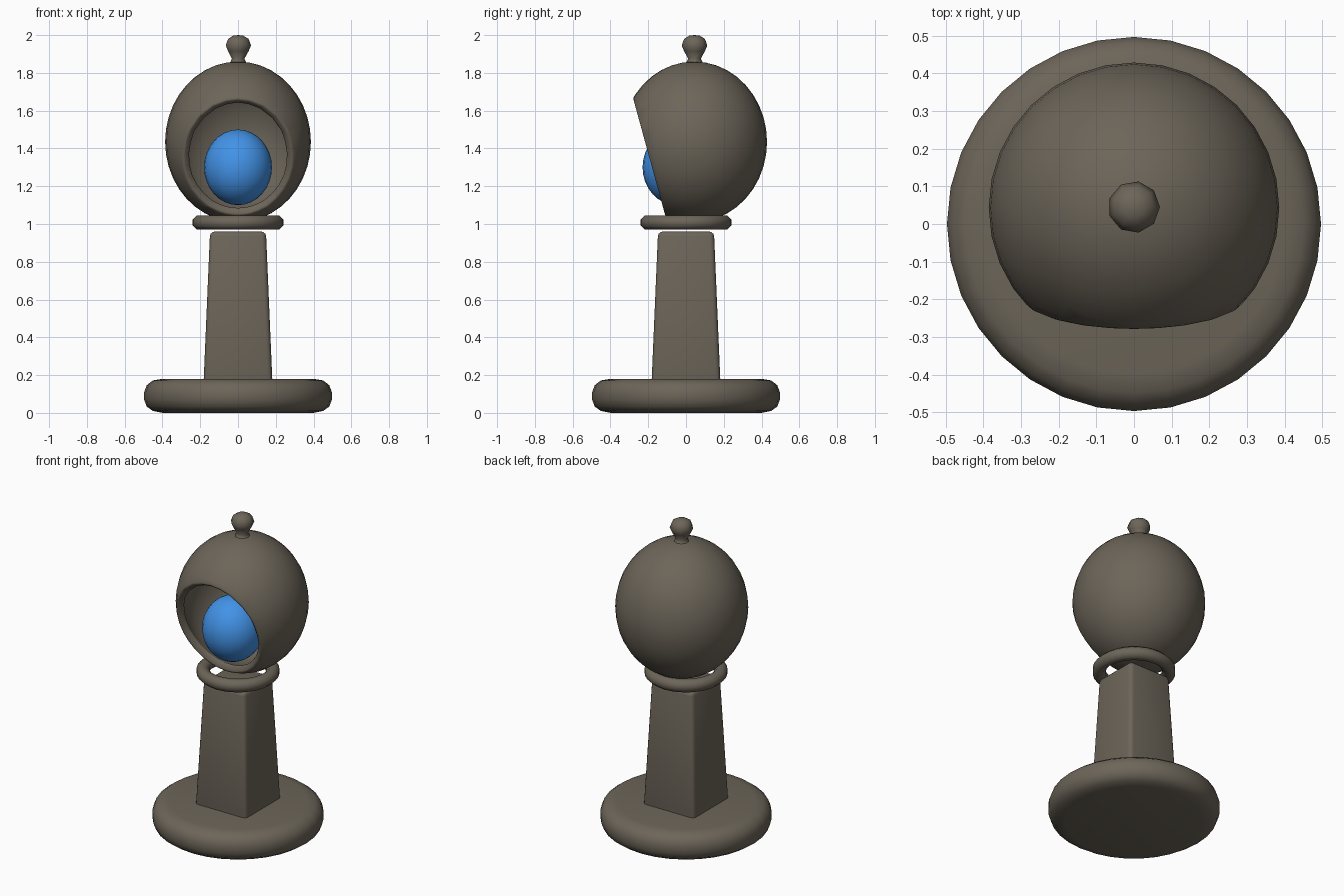
import bpy, bmesh, math
from mathutils import Matrix, Vector

cube = bpy.data.objects.get("Cube")
if cube:
    bpy.data.objects.remove(cube, do_unlink=True)


def material(name, rgb):
    mat = bpy.data.materials.new(name)
    mat.use_nodes = True
    mat.diffuse_color = (*rgb, 1)
    bsdf = mat.node_tree.nodes["Principled BSDF"]
    bsdf.inputs["Base Color"].default_value = (*rgb, 1)
    return mat


stone = material("warm grey stone", (0.15, 0.13, 0.10))
blue = material("bright blue", (0.055, 0.29, 0.80))


def finish(name, bm, mat):
    """Turn a bmesh into a smooth object with one material."""
    bmesh.ops.recalc_face_normals(bm, faces=bm.faces)
    for face in bm.faces:
        face.smooth = True
    mesh = bpy.data.meshes.new(name)
    bm.to_mesh(mesh)
    bm.free()
    mesh.materials.append(mat)
    obj = bpy.data.objects.new(name, mesh)
    bpy.context.collection.objects.link(obj)
    return obj


def lathe(name, profile, sides, y=0.0, closed=False):
    """Spin a (radius, height) profile about a vertical axis."""
    bm = bmesh.new()
    verts = [bm.verts.new((r, y, z)) for r, z in profile]
    pairs = list(zip(verts, verts[1:]))
    if closed:
        pairs.append((verts[-1], verts[0]))
    edges = [bm.edges.new(p) for p in pairs]
    bmesh.ops.spin(bm, geom=verts + edges, cent=(0, y, 0), axis=(0, 0, 1),
                   angle=math.tau, steps=sides)
    bmesh.ops.remove_doubles(bm, verts=bm.verts, dist=0.0005)
    return finish(name, bm, stone)


def ellipsoid(center, radii, sides, rings):
    bm = bmesh.new()
    bmesh.ops.create_uvsphere(
        bm, u_segments=sides, v_segments=rings, radius=1,
        matrix=Matrix.Translation(center) @ Matrix.Diagonal((*radii, 1)))
    return bm


def bevel(obj, width, segments):
    mod = obj.modifiers.new("Rounded edges", "BEVEL")
    mod.width = width
    mod.segments = segments
    mod.limit_method = "ANGLE"
    mod.angle_limit = math.radians(40)


# Round base with soft edges
lathe("base", [(0, 0.18), (0.40, 0.18), (0.45, 0.172), (0.483, 0.147),
               (0.497, 0.11), (0.497, 0.07), (0.483, 0.033),
               (0.45, 0.01), (0.40, 0), (0, 0)], 32)

# Tapered square column
bm = bmesh.new()
bmesh.ops.create_cube(bm, size=2)
for v in bm.verts:
    top = v.co.z > 0
    half = 0.148 if top else 0.184
    v.co = (v.co.x * half, v.co.y * half, 0.96 if top else 0.12)
column = finish("column", bm, stone)
bevel(column, 0.025, 3)

# Floating collar ring
section = [(0.203 + 0.04 * math.cos(a), 1.008 + 0.04 * math.sin(a))
           for a in (math.tau * (i + 0.5) / 8 for i in range(8))]
lathe("collar_ring", section, 32, closed=True)

# Hollow head with a slanted opening at the front
bm = ellipsoid((0, 0.043, 1.435), (0.386, 0.386, 0.425), 32, 20)
bmesh.ops.bisect_plane(bm, geom=bm.verts[:] + bm.edges[:] + bm.faces[:],
                       plane_co=(0, -0.28, 1.65),
                       plane_no=Vector((0, -0.62, -0.17)).normalized(),
                       clear_outer=True)
bmesh.ops.remove_doubles(bm, verts=bm.verts, dist=0.01)
head = finish("head_shell", bm, stone)
shell = head.modifiers.new("Wall", "SOLIDIFY")
shell.thickness = 0.045
shell.offset = -1
bevel(head, 0.012, 2)

# Eye inside the opening
finish("eye", ellipsoid((0, -0.05, 1.30), (0.18, 0.18, 0.20), 24, 16), blue)

# Faceted knob with a flared neck
lathe("top_knob", [(0.075, 1.835), (0.045, 1.853), (0.034, 1.875),
                   (0.056, 1.915), (0.069, 1.945), (0.056, 1.98),
                   (0.028, 1.997), (0, 2.0)], 9, y=0.045)
